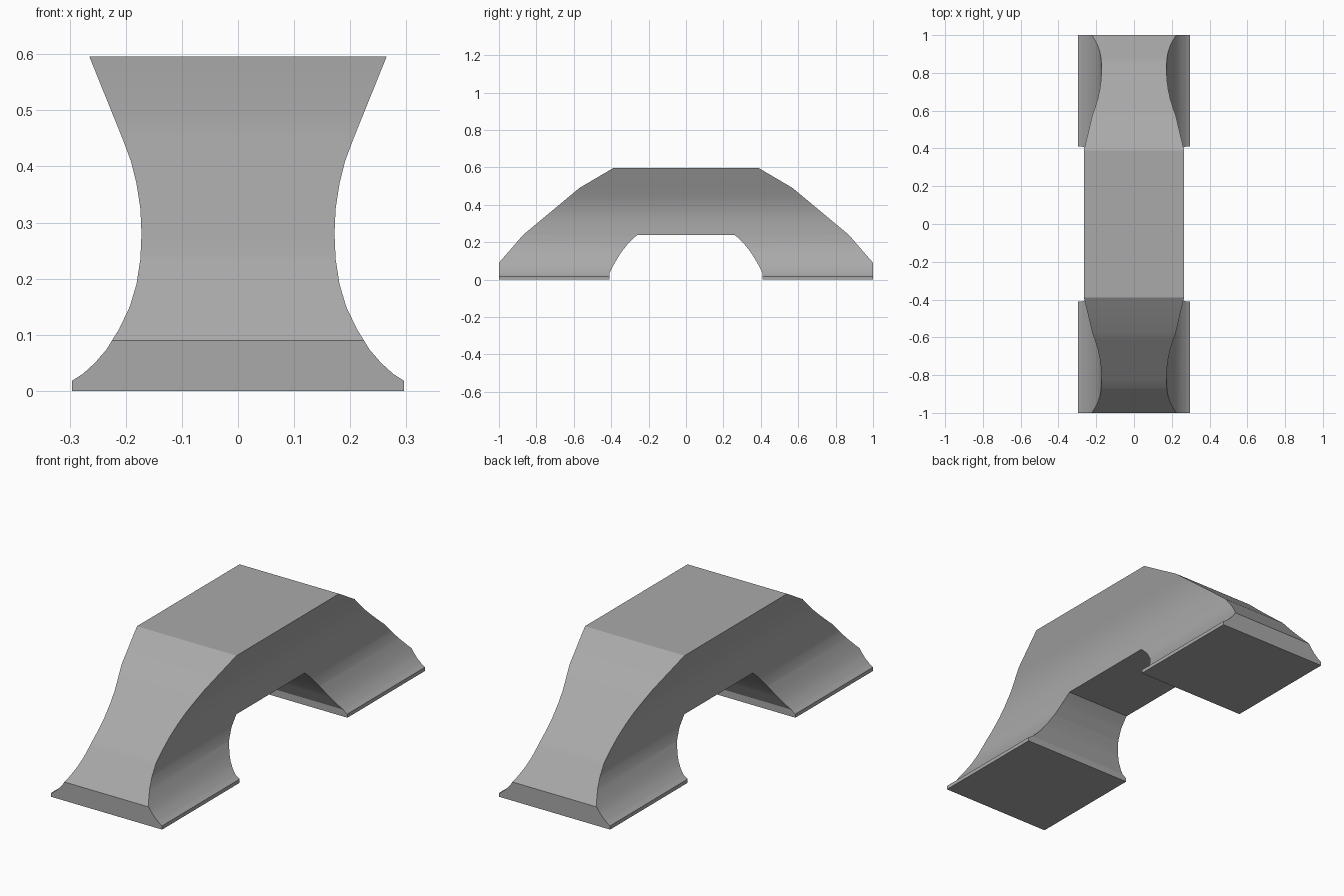
import bpy
import bmesh
import math

cube = bpy.data.objects.get("Cube")
if cube:
    bpy.data.objects.remove(cube)

# Half of the arch outline (y, z): inner edge from the crown down, then outer edge up
half = [(.26, .24), (.305, .198), (.345, .148), (.38, .092), (.41, .033), (.41, 0),
        (1, 0), (1, .09), (.87, .24), (.57, .49), (.39, .596)]
outline = half + [(-y, z) for y, z in reversed(half)]

# Waisted half width at rising heights (z, half width)
waist = [(0, .296), (.018, .296), (.03, .277), (.05, .255), (.073, .235), (.11, .212),
         (.15, .193), (.19, .181), (.235, .174), (.28, .172), (.325, .174),
         (.37, .181), (.41, .191), (.45, .206), (.596, .265)]


def half_width(z):
    for (z0, w0), (z1, w1) in zip(waist, waist[1:]):
        if z <= z1:
            return w0 + (w1 - w0) * (z - z0) / (z1 - z0)
    return waist[-1][1]


# Arch slab extruded across x
bm = bmesh.new()
face = bm.faces.new([bm.verts.new((-1, y, z)) for y, z in outline])
extruded = bmesh.ops.extrude_face_region(bm, geom=[face], use_keep_orig=True)
for v in extruded["geom"]:
    if isinstance(v, bmesh.types.BMVert):
        v.co.x = 1

# Slice at each height, then pull the sides in to the waisted width
for z in sorted({p[0] for p in waist[1:-1]} | {p[1] for p in half if 0 < p[1] < .59}):
    bmesh.ops.bisect_plane(bm, geom=bm.verts[:] + bm.edges[:] + bm.faces[:],
                           dist=1e-5, plane_co=(0, 0, z), plane_no=(0, 0, 1))
for v in bm.verts:
    v.co.x = math.copysign(half_width(v.co.z), v.co.x)
bmesh.ops.recalc_face_normals(bm, faces=bm.faces[:])

mesh = bpy.data.meshes.new("arched_handle")
bm.to_mesh(mesh)
bm.free()
handle = bpy.data.objects.new("arched_handle", mesh)
bpy.context.collection.objects.link(handle)

# Plain grey
grey = bpy.data.materials.new("plain_grey")
grey.use_nodes = True
colour = (.4, .4, .4, 1)
grey.diffuse_color = colour
grey.node_tree.nodes["Principled BSDF"].inputs["Base Color"].default_value = colour
mesh.materials.append(grey)

# Smooth curved sides with crisp corners
bpy.ops.object.select_all(action="DESELECT")
handle.select_set(True)
bpy.context.view_layer.objects.active = handle
bpy.ops.object.shade_smooth_by_angle(angle=math.radians(24))
